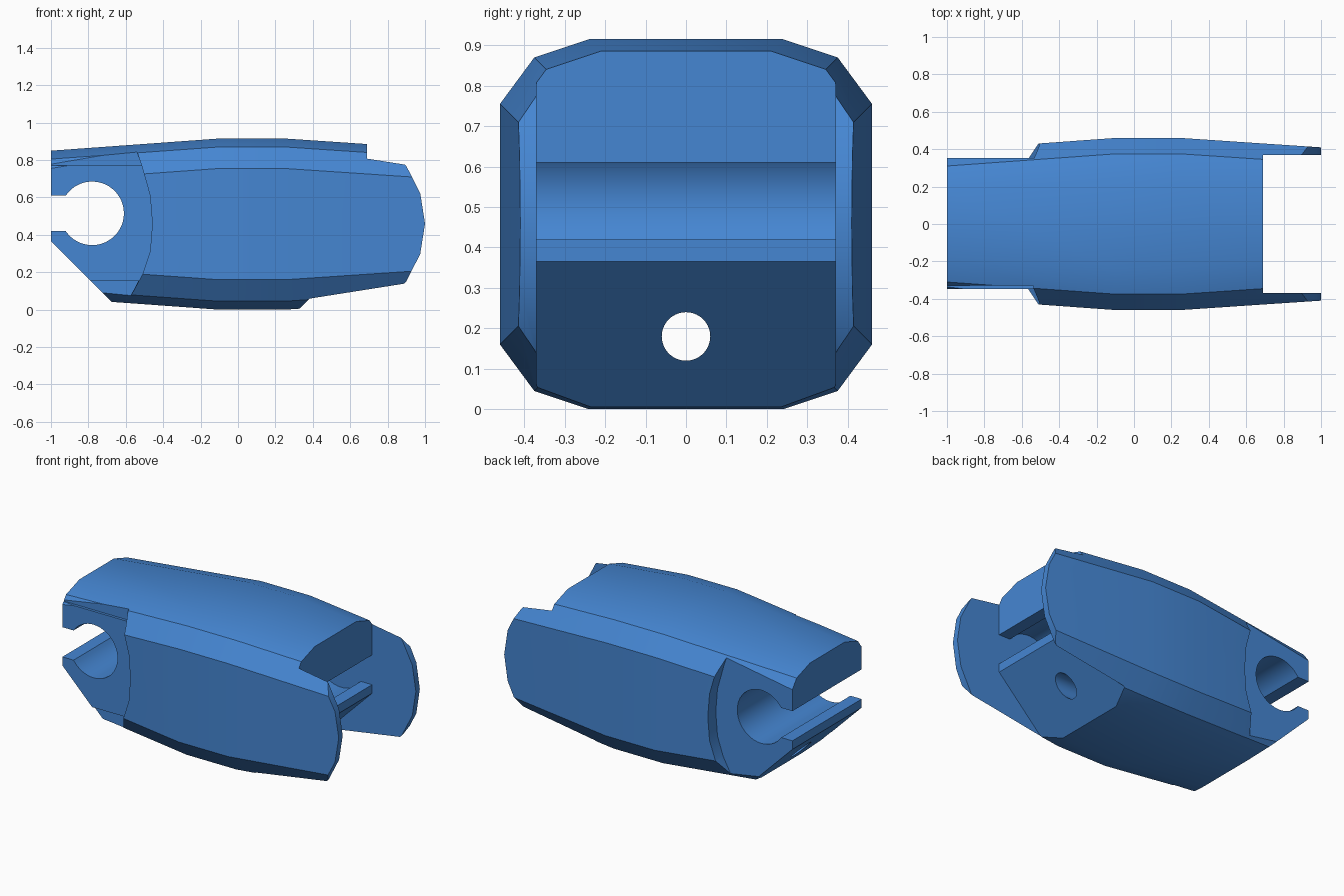
import bpy, bmesh, math

if "Cube" in bpy.data.objects:
    bpy.data.objects.remove(bpy.data.objects["Cube"])

blue = bpy.data.materials.new("blue")
blue.diffuse_color = (0.06, 0.24, 0.65, 1)
blue.use_nodes = True
blue.node_tree.nodes["Principled BSDF"].inputs["Base Color"].default_value = blue.diffuse_color


def make_object(name, rings):
    """Loft closed rings of points into a capped solid."""
    bm = bmesh.new()
    loops = [[bm.verts.new(p) for p in ring] for ring in rings]
    n = len(loops[0])
    for a, b in zip(loops, loops[1:]):
        for i in range(n):
            j = (i + 1) % n
            bm.faces.new((a[i], a[j], b[j], b[i]))
    bm.faces.new(loops[0])
    bm.faces.new(loops[-1])
    bmesh.ops.recalc_face_normals(bm, faces=bm.faces)
    mesh = bpy.data.meshes.new(name)
    bm.to_mesh(mesh)
    bm.free()
    obj = bpy.data.objects.new(name, mesh)
    bpy.context.collection.objects.link(obj)
    mesh.materials.append(blue)
    return obj


def prism(name, profile, y0, y1):
    """Extrude a side profile (x, z) across y."""
    return make_object(name, [[(x, y, z) for x, z in profile] for y in (y0, y1)])


def keyhole(cx, end, side):
    """Snap socket outline: mouth at the end, round seat inside (top to bottom)."""
    r, cz, half = 0.17, 0.515, 0.095
    a = math.asin(half / r)
    pts = [(end, cz + half)]
    for i in range(41):
        t = a + (2 * math.pi - 2 * a) * i / 40
        pts.append((cx + side * r * math.cos(t), cz + r * math.sin(t)))
    return pts + [(end, cz - half)]


# Tapered, chamfered body
def section(x, d):
    mid = 0.4575
    quarter = [(0.46, 0.2975), (0.375, 0.4125), (0.24, 0.4575)]
    q = [(y - d, z - d) for y, z in quarter]
    ring = q + [(-y, z) for y, z in reversed(q)]
    ring += [(-y, -z) for y, z in q] + [(y, -z) for y, z in reversed(q)]
    return [(x, y, mid + z) for y, z in ring]


body = make_object("link_body", [section(-1, 0.065), section(-0.1, 0),
                                 section(0.25, 0), section(1.1, 0.057)])
cutters = []

# Fork slot between the cheeks, with the inner socket and sloped underside
fork = [(0.69, 1.2)] + keyhole(0.47, 0.69, 1)
fork += [(0.69, 0.365), (0.225, -0.1), (1.3, -0.1), (1.3, 1.2)]
cutters.append(prism("fork_cutter", fork, -0.37, 0.37))

# Rounded cheek ends
arc = [(0.475 + 0.525 * math.cos(math.radians(t)), 0.46 + 0.525 * math.sin(math.radians(t)))
       for t in range(-54, 55, 18)]
cutters.append(prism("cheek_cutter", [(arc[0][0], -0.2)] + arc
                     + [(arc[-1][0], 1.2), (1.4, 1.2), (1.4, -0.2)], -0.8, 0.8))

# Narrow tongue at the other end, with curved shoulders
shoulder = [(-0.62, -0.02), (-0.57, 0.08), (-0.51, 0.19), (-0.47, 0.31), (-0.458, 0.46),
            (-0.47, 0.61), (-0.515, 0.77), (-0.54, 0.845), (-0.57, 0.95), (-1.2, 0.95),
            (-1.2, -0.02)]
cutters.append(prism("back_tongue_cutter", shoulder, 0.353, 0.8))
cutters.append(prism("front_tongue_cutter", shoulder, -0.8, -0.347))

# Shallow ledges along the front of the tongue
upper = [(-1.2, 0.77), (-0.515, 0.77), (-0.54, 0.845), (-0.57, 0.95), (-1.2, 0.95)]
lower = [(-1.2, -0.02), (-0.62, -0.02), (-0.57, 0.08), (-0.532, 0.155), (-1.2, 0.155)]
cutters.append(prism("upper_ledge_cutter", upper, -0.7, -0.33))
cutters.append(prism("lower_ledge_cutter", lower, -0.7, -0.33))

# Tongue socket and sloped underside
socket = [(-1.2, 0.61)] + keyhole(-0.78, -1.1, -1) + [(-1.2, 0.42)]
cutters.append(prism("socket_cutter", socket, -0.9, 0.9))
cutters.append(prism("slope_cutter", [(-1.2, 0.565), (-0.535, -0.1), (-1.2, -0.1)], -0.9, 0.9))

# Lengthwise pin hole
cutters.append(make_object("pin_hole_cutter", [
    [(x, 0.06 * math.cos(i * math.pi / 20), 0.18 + 0.06 * math.sin(i * math.pi / 20))
     for i in range(40)] for x in (-1.3, 1.3)]))

for cutter in cutters:
    cutter.hide_render = True
    cutter.hide_set(True)
    mod = body.modifiers.new(cutter.name, 'BOOLEAN')
    mod.operation = 'DIFFERENCE'
    mod.solver = 'EXACT'
    mod.object = cutter

bpy.context.view_layer.objects.active = body
body.select_set(True)
for mod in list(body.modifiers):
    bpy.ops.object.modifier_apply(modifier=mod.name)
for cutter in cutters:
    bpy.data.objects.remove(cutter)
bpy.ops.object.shade_smooth_by_angle(angle=math.radians(30))
